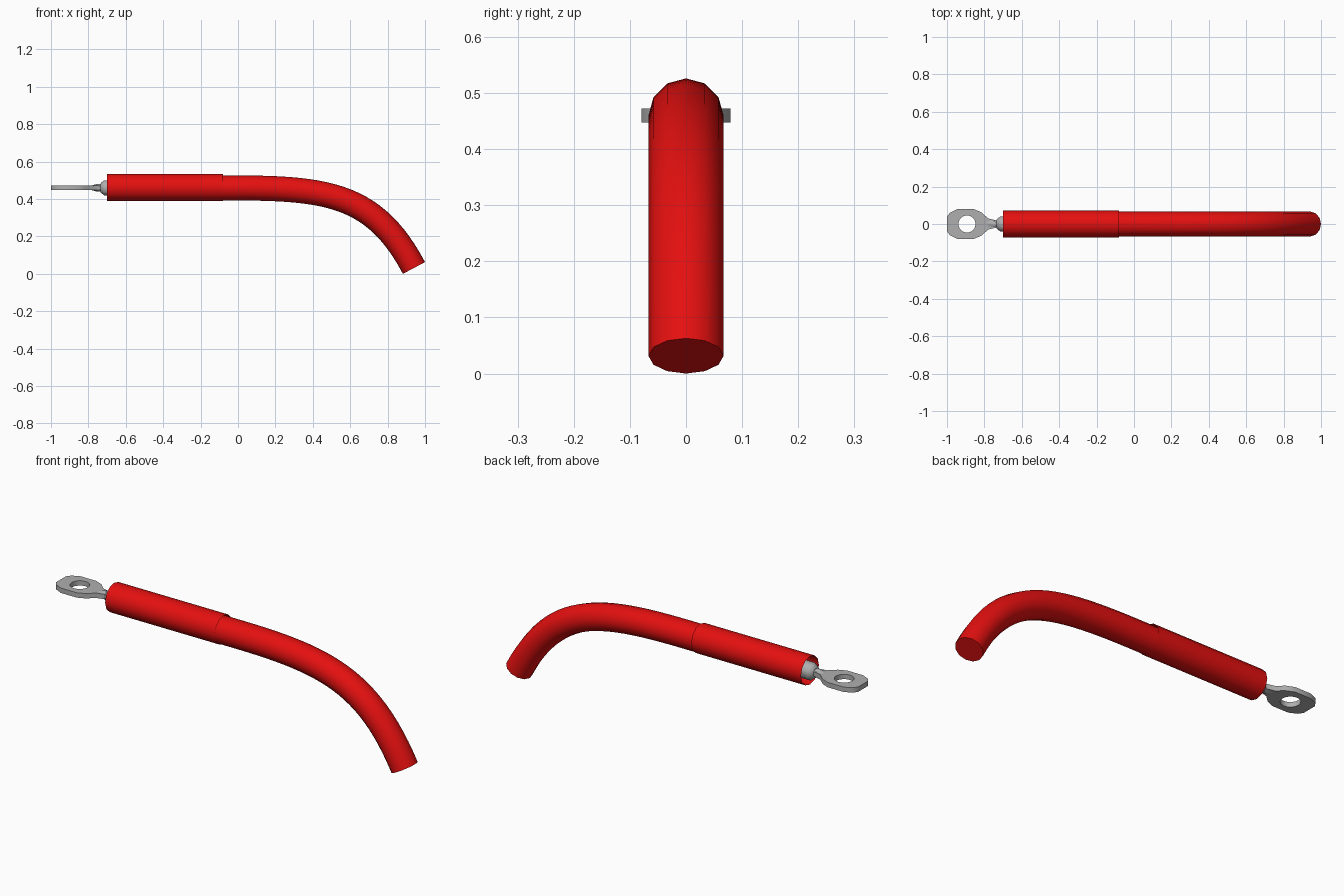
import bpy, bmesh, math
from mathutils import Vector

cube = bpy.data.objects.get("Cube")
if cube:
    bpy.data.objects.remove(cube, do_unlink=True)

AXIS_Z = 0.46


def material(name, rgb):
    m = bpy.data.materials.new(name)
    m.use_nodes = True
    m.diffuse_color = (*rgb, 1)
    m.node_tree.nodes["Principled BSDF"].inputs["Base Color"].default_value = (*rgb, 1)
    return m


red = material("red_plastic", (0.78, 0.005, 0.005))
metal = material("grey_metal", (0.43, 0.43, 0.43))


def smooth(ob, degrees):
    bpy.ops.object.select_all(action='DESELECT')
    ob.select_set(True)
    bpy.context.view_layer.objects.active = ob
    bpy.ops.object.shade_smooth_by_angle(angle=math.radians(degrees))


def loft(name, sections, mat, sides, turn=0, caps=True):
    """Skin of elliptical sections (centre, tangent, half width, half height) in the XZ plane."""
    bm = bmesh.new()
    rings = []
    for centre, tangent, wide, high in sections:
        up = Vector((-tangent.z, 0, tangent.x)).normalized()
        ring = []
        for i in range(sides):
            a = 2 * math.pi * i / sides + turn
            ring.append(bm.verts.new(centre + Vector((0, wide * math.cos(a), 0)) + up * high * math.sin(a)))
        rings.append(ring)
    for r, s in zip(rings, rings[1:]):
        for i in range(sides):
            j = (i + 1) % sides
            bm.faces.new((r[i], r[j], s[j], s[i]))
    if caps:
        bm.faces.new(rings[0])
        bm.faces.new(rings[-1])
    bmesh.ops.recalc_face_normals(bm, faces=bm.faces)
    mesh = bpy.data.meshes.new(name)
    bm.to_mesh(mesh)
    bm.free()
    mesh.materials.append(mat)
    ob = bpy.data.objects.new(name, mesh)
    bpy.context.collection.objects.link(ob)
    smooth(ob, 40)
    return ob


def straight(x, wide, high, z=AXIS_Z):
    return Vector((x, 0, z)), Vector((1, 0, 0)), wide, high


# Cable: straight start, then a Bezier bend down to the cut end
R = 0.067
end_dir = Vector((math.cos(math.radians(62)), 0, -math.sin(math.radians(62))))
p0 = Vector((0, 0, 0.459))
p1 = Vector((0.5, 0, 0.459))
p3 = Vector((1 - R * -end_dir.z, 0, R * end_dir.x))
p2 = p3 - end_dir * 0.43
cable = [straight(-0.5, R, R, p0.z)]
STEPS = 24
for n in range(STEPS + 1):
    t = n / STEPS
    u = 1 - t
    pos = p0 * u**3 + p1 * 3 * u * u * t + p2 * 3 * u * t * t + p3 * t**3
    tan = (p1 - p0) * u * u + (p2 - p1) * 2 * u * t + (p3 - p2) * t * t
    cable.append((pos, tan, R, R))
loft("cable", cable, red, 12)

# Sleeve: thin open tube over the joint
loft("sleeve", [straight(x, 0.0725, 0.0725, 0.462) for x in (-0.7, -0.08)], red, 12, caps=False)

# Lug barrel: neck that widens into an octagonal crimp inside the sleeve
k = 1 / math.cos(math.pi / 8)
profile = [(-0.785, 0.03, 0.012), (-0.755, 0.02, 0.02), (-0.735, 0.02, 0.02),
           (-0.733, 0.026, 0.027), (-0.715, 0.04, 0.04), (-0.48, 0.04, 0.04)]
loft("lug_barrel", [straight(x, w * k, h * k) for x, w, h in profile], metal, 8, math.pi / 8)

# Lug ring: flat plate with a round bolt hole
half = [(-1, 0.038), (-0.985, 0.06), (-0.945, 0.079), (-0.855, 0.079),
        (-0.815, 0.062), (-0.78, 0.03), (-0.74, 0.02)]
outline = half + [(x, -y) for x, y in reversed(half)]
hole = [(-0.893 + 0.046 * math.cos(math.pi * i / 8), 0.046 * math.sin(math.pi * i / 8)) for i in range(16)]
curve = bpy.data.curves.new("lug_ring", 'CURVE')
curve.dimensions = '2D'
curve.fill_mode = 'BOTH'
curve.extrude = 0.0125
for pts in (outline, hole):
    spline = curve.splines.new('POLY')
    spline.points.add(len(pts) - 1)
    for p, (x, y) in zip(spline.points, pts):
        p.co = (x, y, 0, 1)
    spline.use_cyclic_u = True
curve.materials.append(metal)
ring = bpy.data.objects.new("lug_ring", curve)
ring.location.z = AXIS_Z
bpy.context.collection.objects.link(ring)
bpy.ops.object.select_all(action='DESELECT')
ring.select_set(True)
bpy.context.view_layer.objects.active = ring
bpy.ops.object.convert(target='MESH')
smooth(bpy.context.view_layer.objects.active, 35)
